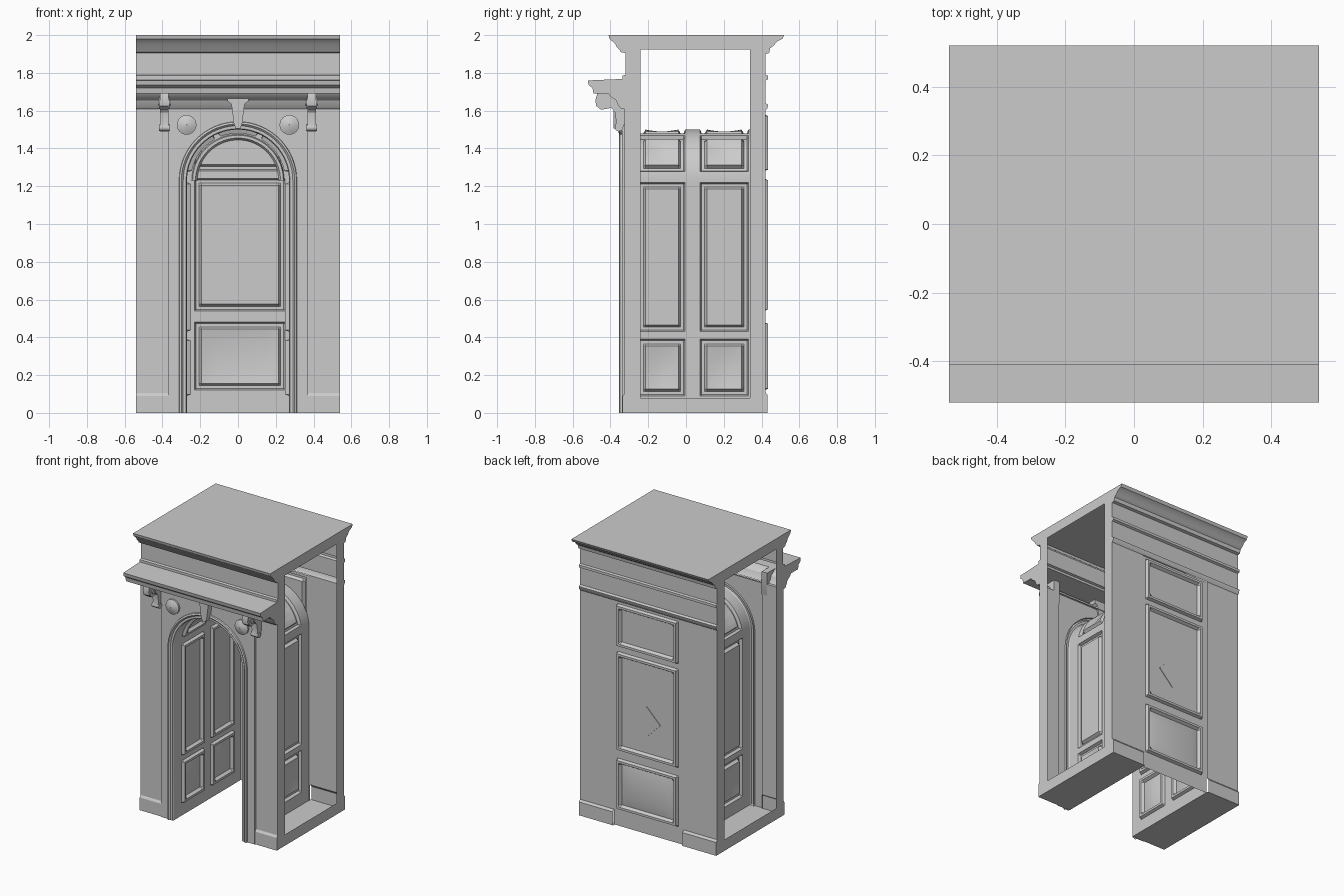
import bpy, bmesh
from math import pi, sin, cos, radians

if "Cube" in bpy.data.objects:
    bpy.data.objects.remove(bpy.data.objects["Cube"])

C, R = 1.23, 0.27          # arch spring height and clear radius
W = 0.54                   # half width of the bay


def make(name, verts, faces, smooth=True):
    bm = bmesh.new()
    vs = [bm.verts.new(v) for v in verts]
    for f in faces:
        bm.faces.new([vs[i] for i in f])
    bmesh.ops.recalc_face_normals(bm, faces=bm.faces[:])
    me = bpy.data.meshes.new(name)
    bm.to_mesh(me)
    bm.free()
    ob = bpy.data.objects.new(name, me)
    bpy.context.collection.objects.link(ob)
    if smooth:
        bpy.ops.object.select_all(action='DESELECT')
        ob.select_set(True)
        bpy.context.view_layer.objects.active = ob
        bpy.ops.object.shade_smooth_by_angle(angle=radians(30))
    return ob


def strips(name, rows):
    n = len(rows[0])
    faces = [(i * n + j, i * n + j + 1, (i + 1) * n + j + 1, (i + 1) * n + j)
             for i in range(len(rows) - 1) for j in range(n - 1)]
    return make(name, [p for r in rows for p in r], faces)


def run_x(name, profile, x0, x1):
    """(y, z) moulding profile run along x."""
    return strips(name, [[(x, y, z) for x in (x0, x1)] for y, z in profile])


def plate(name, outline, a, b, axis='y', back=True):
    """Flat outline extruded from a to b along y (outline xz) or x (outline yz)."""
    n = len(outline)
    put = (lambda p, d: (p[0], d, p[1])) if axis == 'y' else (lambda p, d: (d, p[0], p[1]))
    verts = [put(p, a) for p in outline] + [put(p, b) for p in outline]
    faces = [tuple(range(n))] + [(i, (i + 1) % n, n + (i + 1) % n, n + i) for i in range(n)]
    if back:
        faces.append(tuple(range(n, 2 * n)))
    return make(name, verts, faces)


def arch(r, legs=True, n=32):
    pts = [(r * cos(pi * i / n), C + r * sin(pi * i / n)) for i in range(n + 1)]
    return [(r, 0)] + pts + [(-r, 0)] if legs else pts


def sweep_arch(name, profile, legs=True):
    return strips(name, [[(x, y, z) for x, z in arch(r, legs)] for r, y in profile])


# Panelled surfaces: a grid whose height follows a moulded border inside each panel
INSET = [0, 0.008, 0.024, 0.036, 0.098]
FLAT = [0, 0.02, 0.02, 0, 0]
RAISED = [0, 0.02, 0.02, 0, 0.014]


def height(d, prof):
    for k in range(len(INSET) - 1):
        if d <= INSET[k + 1]:
            t = (d - INSET[k]) / (INSET[k + 1] - INSET[k])
            return prof[k] + t * (prof[k + 1] - prof[k])
    return prof[-1]


def coords(ends, spans, extra=()):
    vals = list(ends) + list(extra)
    for a, b in spans:
        vals += [a + d for d in INSET] + [b - d for d in INSET]
    return sorted(set(round(v, 5) for v in vals))


def panelled(name, place, us, uspans, vs, vrows):
    rows = []
    for v in vs:
        row = []
        for u in us:
            h = 0
            for a, b in uspans:
                for c, d, prof in vrows:
                    dist = min(u - a, b - u, v - c, d - v)
                    if dist > 0:
                        h = height(dist, prof)
            row.append(place(u, v, h))
        rows.append(row)
    return strips(name, rows)


# Front: upper cornice, frieze and projecting canopy
front = [(-0.41, 2), (-0.405, 1.98), (-0.375, 1.955), (-0.365, 1.935), (-0.35, 1.92),
         (-0.345, 1.91), (-0.32, 1.905), (-0.32, 1.79), (-0.335, 1.785), (-0.335, 1.768),
         (-0.52, 1.76), (-0.515, 1.735), (-0.495, 1.72), (-0.49, 1.69), (-0.41, 1.69),
         (-0.40, 1.675), (-0.37, 1.655), (-0.36, 1.63), (-0.345, 1.61)]
front_wall = [(-0.345, 1.61), (-0.325, 1.61), (-0.325, 0.105), (-0.335, 0.09), (-0.335, 0)]
# Back: cornice and two string courses
back = [(0.52, 2), (0.51, 1.98), (0.48, 1.965), (0.465, 1.945), (0.445, 1.93), (0.44, 1.905),
        (0.42, 1.9), (0.42, 1.79), (0.435, 1.785), (0.435, 1.767), (0.42, 1.76),
        (0.42, 1.64), (0.435, 1.632), (0.43, 1.612), (0.42, 1.6)]
back_wall = [(0.42, 1.6), (0.42, 0.11), (0.432, 0.095), (0.432, 0)]

run_x("front_cornice", front, -W, W)
run_x("back_cornice", back, -W, W)
run_x("roof", [(-0.41, 2), (0.52, 2)], -W, W)

for s, side in ((-1, "left"), (1, "right")):
    run_x(side + "_front_wall", front_wall, s * 0.37, s * W)
    run_x(side + "_back_wall", back_wall, s * 0.275, s * W)
    run_x(side + "_pier_base", [(-0.335, 0), (0.432, 0)], s * R, s * W)
    # Open end frame, made of a front and a back half
    for part, outer, y in (("front", front + front_wall[1:], -0.24), ("back", back + back_wall[1:], 0.34)):
        ring = outer + [(0.05, 0), (0.05, 0.08), (y, 0.08), (y, 1.925), (0.05, 1.925), (0.05, 2)]
        make(f"{side}_{part}_end_frame", [(s * W, a, b) for a, b in ring],
             [tuple(range(len(ring)))], False)
    # Scroll brackets under the canopy
    x0, x1 = s * 0.39 - 0.022, s * 0.39 + 0.022
    scroll = [(-0.325, 1.69), (-0.47, 1.69), (-0.48, 1.655), (-0.475, 1.625), (-0.45, 1.605),
              (-0.42, 1.61), (-0.395, 1.615), (-0.375, 1.59), (-0.37, 1.54), (-0.375, 1.515),
              (-0.36, 1.49), (-0.34, 1.495), (-0.325, 1.53)]
    plate(side + "_bracket", scroll, x0, x1, 'x')
    for label, r, cy, cz in (("upper", 0.034, -0.44, 1.642), ("eye", 0.014, -0.44, 1.642),
                             ("lower", 0.018, -0.358, 1.51)):
        e = 0.012 if label == "eye" else 0.006
        circle = [(cy + r * cos(pi * i / 10), cz + r * sin(pi * i / 10)) for i in range(20)]
        plate(f"{side}_{label}_volute", circle, x0 - e, x1 + e, 'x')
    # Spandrel medallion
    rows = [[(s * 0.272 + r * cos(pi * i / 12), y, 1.525 + r * sin(pi * i / 12)) for i in range(25)]
            for r, y in ((0.052, -0.34), (0.052, -0.352), (0.042, -0.356), (0.025, -0.364), (0.002, -0.367))]
    strips(side + "_medallion", rows)

# Flat surround with arched opening, and its moulded archivolt
surround = [(-0.37, 0), (-0.37, 1.61), (0.37, 1.61), (0.37, 0)] + arch(0.305)
plate("arch_surround", surround, -0.34, -0.325, back=False)
sweep_arch("archivolt", [(0.312, -0.34), (0.31, -0.35), (0.30, -0.355), (0.29, -0.345),
                         (0.275, -0.345), (R, -0.335)])

# Keystone
key = [(-0.06, 1.675), (0.06, 1.675), (0.055, 1.65), (0.035, 1.635), (0.022, 1.53),
       (0.012, 1.505), (-0.012, 1.505), (-0.022, 1.53), (-0.035, 1.635), (-0.055, 1.65)]
plate("keystone", key, -0.385, -0.33)


# Panelled passage: jambs and coffered vault in one shell
def on_passage(y, s, h):
    r = R - h
    if s < C:
        return (r, y, s)
    if s > C + pi * R:
        return (-r, y, 2 * C + pi * R - s)
    a = (s - C) / R
    return (r * cos(a), y, C + r * sin(a))


total = 2 * C + pi * R
jamb = [(0.09, 0.39, RAISED), (0.43, 1.22, FLAT)]
vault = [(C + R * radians(a), C + R * radians(b), RAISED) for a, b in ((10, 62), (67, 113), (118, 170))]
rows = jamb + vault + [(total - b, total - a, p) for a, b, p in jamb]
cols = [(-0.25, -0.005), (0.075, 0.33)]
panelled("passage_lining", on_passage, coords((-0.335, 0.415), cols), cols,
         coords((0, total), [r[:2] for r in rows], [C + pi * R * i / 40 for i in range(41)]), rows)

# Panelled door closing the back
rows = [(0.12, 0.48, RAISED), (0.54, 1.24, FLAT), (1.28, 1.58, FLAT)]
cols = [(-0.23, 0.25)]
panelled("door", lambda x, z, h: (x, 0.415 + h, z), coords((-0.275, 0.275), cols), cols,
         coords((0, 1.6), [r[:2] for r in rows]), rows)
plate("door_diamond", [(0.02, 0.69), (0.13, 0.80), (0.02, 0.91), (-0.09, 0.80)], 0.411, 0.419)
sweep_arch("door_arch_moulding", [(0.245, 0.415), (0.24, 0.40), (0.225, 0.40), (0.215, 0.415)], False)
